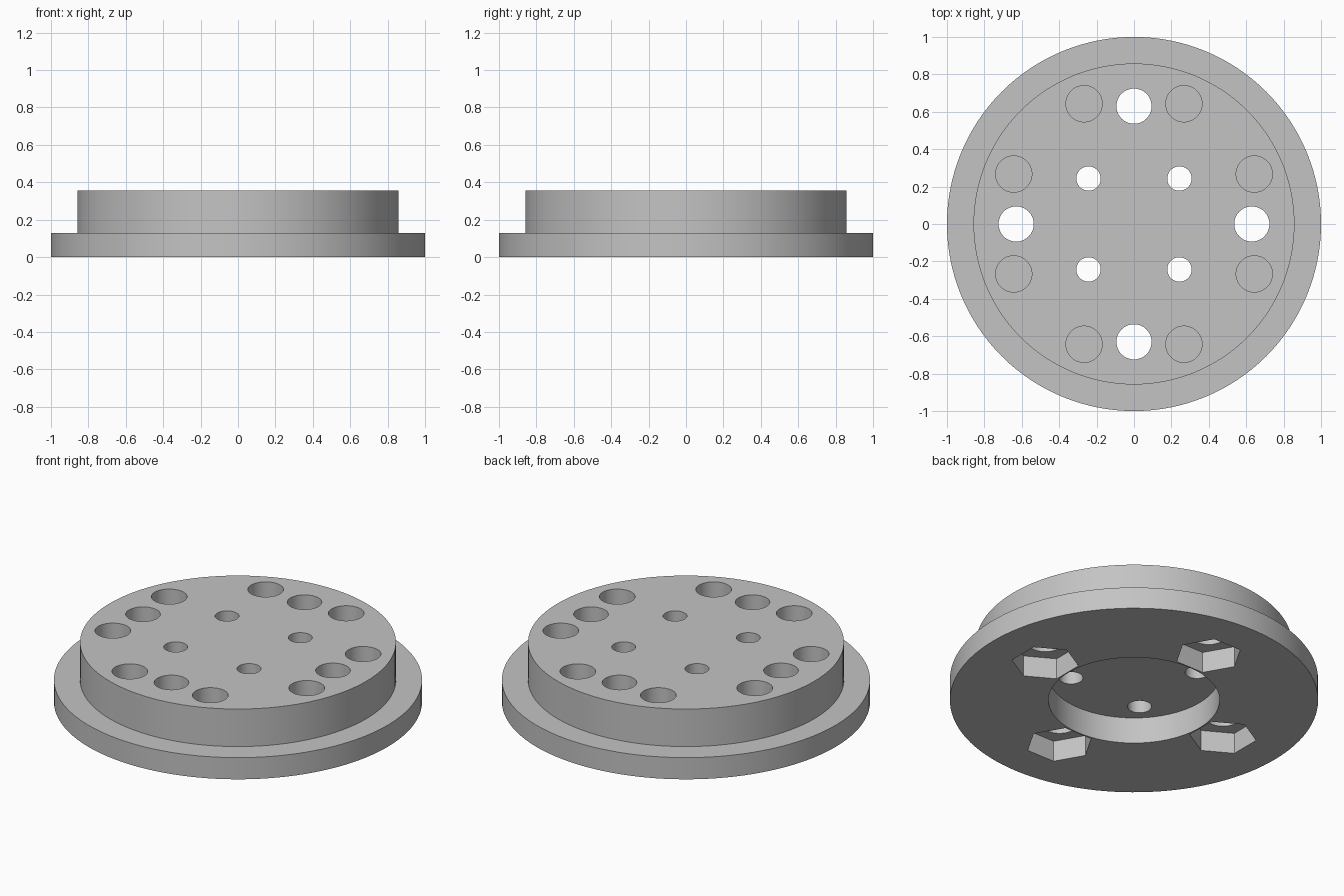
import bpy, bmesh, math

if "Cube" in bpy.data.objects:
    bpy.data.objects.remove(bpy.data.objects["Cube"])

# Main dimensions
FLANGE_R, FLANGE_H = 1.0, 0.13
BOSS_R, TOP = 0.858, 0.355
BOLT_RING = 0.63

gray = bpy.data.materials.new("plain_gray")
gray.diffuse_color = (0.55, 0.55, 0.55, 1)
gray.use_nodes = True
gray.node_tree.nodes["Principled BSDF"].inputs["Base Color"].default_value = gray.diffuse_color


def prism(name, radius, z0, z1, x=0, y=0, sides=64, turn=0):
    """Upright prism or cylinder between two heights."""
    bm = bmesh.new()
    ring = [bm.verts.new((x + radius * math.cos(turn + 2 * math.pi * i / sides),
                          y + radius * math.sin(turn + 2 * math.pi * i / sides), z0))
            for i in range(sides)]
    base = bm.faces.new(ring)
    top = bmesh.ops.extrude_face_region(bm, geom=[base])["geom"]
    bmesh.ops.translate(bm, vec=(0, 0, z1 - z0),
                        verts=[v for v in top if isinstance(v, bmesh.types.BMVert)])
    bmesh.ops.recalc_face_normals(bm, faces=bm.faces)
    mesh = bpy.data.meshes.new(name)
    bm.to_mesh(mesh)
    bm.free()
    obj = bpy.data.objects.new(name, mesh)
    bpy.context.collection.objects.link(obj)
    return obj


# Stepped disc: revolve half of the side outline
bm = bmesh.new()
outline = [(0, 0), (FLANGE_R, 0), (FLANGE_R, FLANGE_H),
           (BOSS_R, FLANGE_H), (BOSS_R, TOP), (0, TOP)]
pts = [bm.verts.new((r, 0, z)) for r, z in outline]
edges = [bm.edges.new(pair) for pair in zip(pts, pts[1:])]
bmesh.ops.spin(bm, geom=pts + edges, cent=(0, 0, 0), axis=(0, 0, 1),
               angle=2 * math.pi, steps=128, use_duplicate=False)
bmesh.ops.remove_doubles(bm, verts=bm.verts, dist=1e-4)
bmesh.ops.dissolve_limit(bm, angle_limit=0.001, verts=bm.verts, edges=bm.edges)
bmesh.ops.recalc_face_normals(bm, faces=bm.faces)
mesh = bpy.data.meshes.new("flanged_disc")
bm.to_mesh(mesh)
bm.free()
disc = bpy.data.objects.new("flanged_disc", mesh)
bpy.context.collection.objects.link(disc)
mesh.materials.append(gray)

# Round recess under the disc
cutters = [prism("recess_cutter", 0.465, -0.1, 0.157, sides=128)]

for k in range(4):
    a = k * math.pi / 2
    c, s = math.cos(a), math.sin(a)
    # Bolt hole with a hexagonal nut pocket below
    x, y = BOLT_RING * c, BOLT_RING * s
    cutters.append(prism("bolt_hole_cutter", 0.094, -0.1, TOP + 0.1, x, y))
    cutters.append(prism("nut_pocket_cutter", 0.183, -0.1, 0.125, x, y,
                         sides=6, turn=a + math.pi / 6))
    # Small through hole on the diagonal
    cutters.append(prism("small_hole_cutter", 0.065, -0.1, TOP + 0.1,
                         0.243 * (c - s), 0.243 * (c + s)))
    # Pair of shallow round pockets beside each bolt hole
    for side in (-0.267, 0.267):
        cutters.append(prism("shallow_pocket_cutter", 0.097, TOP - 0.1, TOP + 0.1,
                             0.643 * c - side * s, 0.643 * s + side * c))

# Cut everything out, then drop the cutters
bpy.context.view_layer.objects.active = disc
disc.select_set(True)
for cutter in cutters:
    cutter.hide_render = True
    mod = disc.modifiers.new("cut", 'BOOLEAN')
    mod.operation = 'DIFFERENCE'
    mod.solver = 'EXACT'
    mod.object = cutter
    bpy.ops.object.modifier_apply(modifier=mod.name)
    bpy.data.objects.remove(cutter)

bpy.ops.object.select_all(action='DESELECT')
disc.select_set(True)
bpy.ops.object.shade_smooth_by_angle(angle=math.radians(30))
